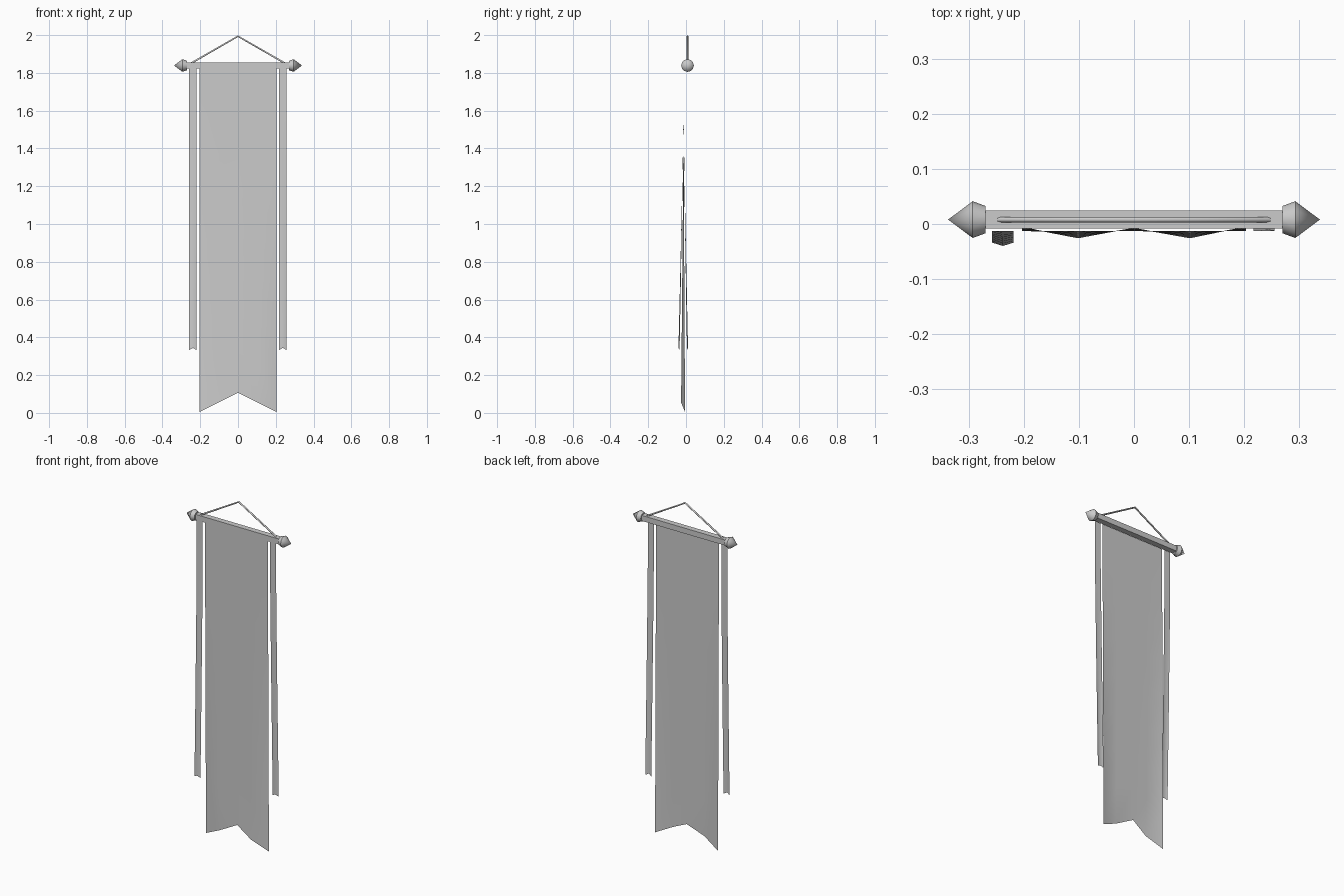
import bpy, bmesh, math

if "Cube" in bpy.data.objects:
    bpy.data.objects.remove(bpy.data.objects["Cube"])

ROD_Y, ROD_Z = 0.008, 1.839
CLOTH_Y, CLOTH_TOP, HANG = -0.013, 1.826, 1.6


def mesh_object(name, bm, angle=40):
    bmesh.ops.recalc_face_normals(bm, faces=bm.faces)
    me = bpy.data.meshes.new(name)
    bm.to_mesh(me)
    bm.free()
    ob = bpy.data.objects.new(name, me)
    bpy.context.collection.objects.link(ob)
    bpy.ops.object.select_all(action='DESELECT')
    ob.select_set(True)
    bpy.context.view_layer.objects.active = ob
    bpy.ops.object.shade_smooth_by_angle(angle=math.radians(angle))
    return ob


def hanging(name, bottom, rows=8):
    """Sheet of columns; bottom = list of (x, y, z) for the lower edge."""
    bm = bmesh.new()
    grid = []
    for i in range(rows + 1):
        line = []
        for x, y, zb in bottom:
            # straight strip at the top, then evenly spaced rows
            z = CLOTH_TOP if i == 0 else HANG + (zb - HANG) * (i - 1) / (rows - 1)
            t = 0 if i == 0 else ((i - 1) / (rows - 1)) ** 1.15
            line.append(bm.verts.new((x, CLOTH_Y + (y - CLOTH_Y) * t, z)))
        grid.append(line)
    for a, b in zip(grid, grid[1:]):
        for j in range(len(bottom) - 1):
            bm.faces.new((a[j], b[j], b[j + 1], a[j + 1]))
    return mesh_object(name, bm)


# square crossbar
bm = bmesh.new()
bmesh.ops.create_cube(bm, size=1)
for v in bm.verts:
    v.co = (v.co.x * 0.55, v.co.y * 0.033 + ROD_Y, v.co.z * 0.032 + ROD_Z)
mesh_object("crossbar", bm, 30)

# turned, pointed finials at both ends
N = 12
for side, label in ((-1, "left"), (1, "right")):
    bm = bmesh.new()
    rings = []
    for x, r in ((0.271, 0.025), (0.294, 0.0335)):
        rings.append([bm.verts.new((side * x,
                                    ROD_Y + r * math.cos(2 * math.pi * k / N),
                                    ROD_Z + r * math.sin(2 * math.pi * k / N)))
                      for k in range(N)])
    tip = bm.verts.new((side * 0.339, ROD_Y, ROD_Z))
    bm.faces.new(rings[0])
    for k in range(N):
        n = (k + 1) % N
        bm.faces.new((rings[0][k], rings[0][n], rings[1][n], rings[1][k]))
        bm.faces.new((rings[1][k], rings[1][n], tip))
    mesh_object(f"finial_{label}", bm)

# hanging cord
cu = bpy.data.curves.new("hanging_cord", 'CURVE')
cu.dimensions = '3D'
cu.bevel_depth = 0.005
cu.bevel_resolution = 1
cu.use_fill_caps = True
sp = cu.splines.new('POLY')
sp.points.add(2)
for p, (x, z) in zip(sp.points, ((-0.247, 1.852), (0, 1.994), (0.247, 1.852))):
    p.co = (x, ROD_Y, z, 1)
bpy.context.collection.objects.link(bpy.data.objects.new("hanging_cord", cu))

# main banner with swallowtail bottom and two soft folds
hanging("banner_cloth", [(-0.204, -0.005, 0.004), (-0.102, -0.026, 0.055),
                         (0, -0.007, 0.106),
                         (0.102, -0.026, 0.055), (0.204, -0.005, 0.004)])

# narrow side ribbons: left swings forward, right swings back
for label, cx, y, bulge in (("left", -0.239, -0.034, -0.006), ("right", 0.237, 0.011, -0.006)):
    hanging(f"ribbon_{label}", [(cx - 0.0195, y, 0.333), (cx, y + bulge, 0.344),
                                (cx + 0.0195, y, 0.333)])
